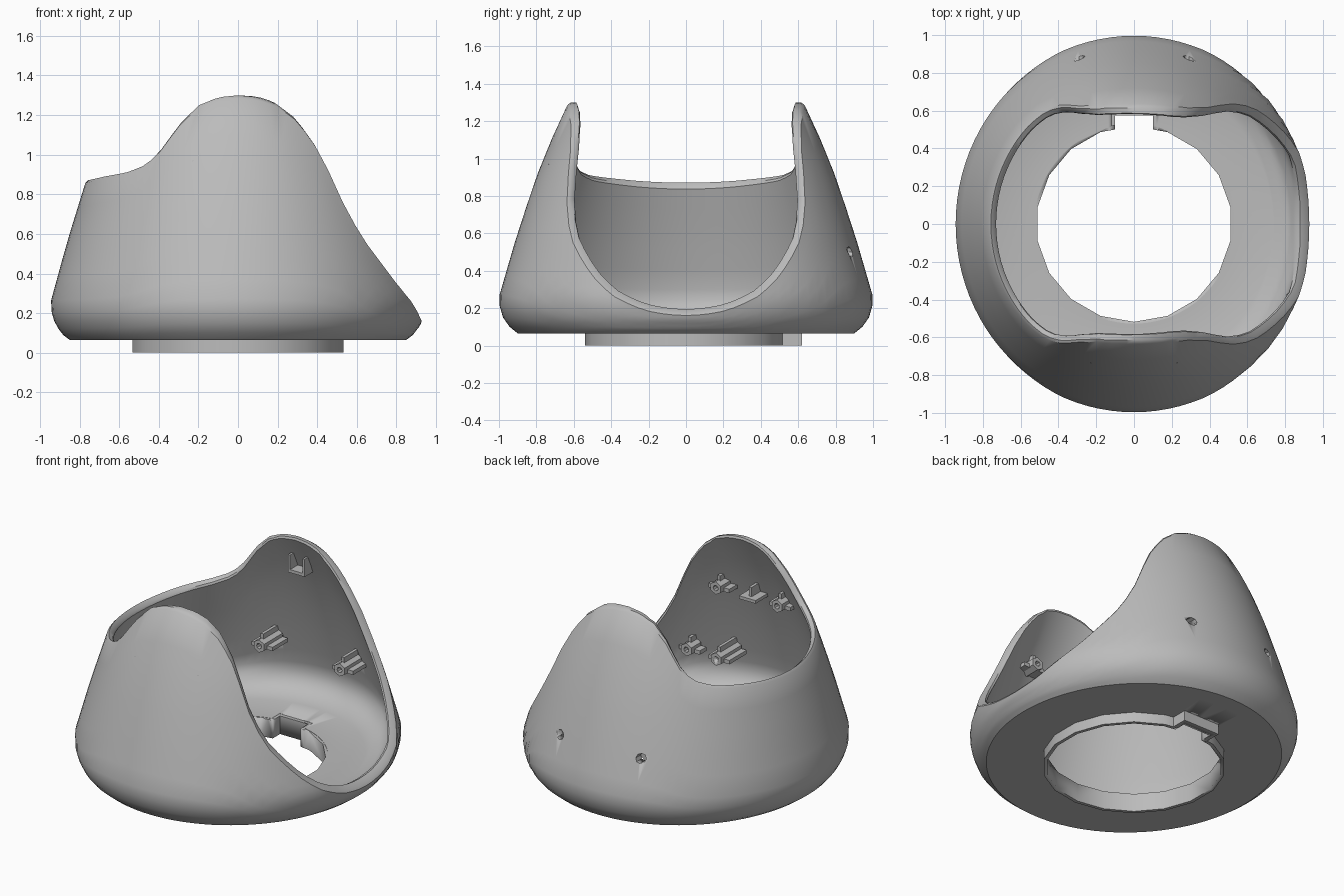
import bpy, bmesh, math
from mathutils import Matrix, Vector

cube = bpy.data.objects.get("Cube")
if cube:
    bpy.data.objects.remove(cube, do_unlink=True)

grey = bpy.data.materials.new("plain grey")
grey.use_nodes = True
GREY = (0.5, 0.5, 0.5, 1)
grey.diffuse_color = GREY
grey.node_tree.nodes["Principled BSDF"].inputs["Base Color"].default_value = GREY

SQUASH = 0.945      # the shell is slightly narrower across x
SIDES = 96
FLOOR, BASE = 0.12, 0.065

# (z, radius) of the shell's outside and inside, and (x, z) of its top edge
OUTER = [(BASE, .90), (.09, .935), (.14, .975), (.2, .995), (.26, 1.0), (.57, .91),
         (.89, .805), (1.1, .72), (1.27, .645), (1.3, .625)]
INNER = [(FLOOR, .78), (.15, .87), (.2, .92), (.27, .945), (.57, .86), (.89, .755),
         (1.1, .67), (1.3, .575)]
RIM = [(-.77, .87), (-.68, .89), (-.57, .91), (-.49, .94), (-.42, .99), (-.36, 1.07),
       (-.3, 1.155), (-.2, 1.25), (-.1, 1.29), (0, 1.3), (.1, 1.29), (.2, 1.255),
       (.3, 1.18), (.4, 1.04), (.47, .9), (.55, .72), (.65, .56), (.8, .36),
       (.89, .25), (.925, .19), (.945, .15)]


def lerp(table, t):
    if t <= table[0][0]:
        return table[0][1]
    for (a, u), (b, v) in zip(table, table[1:]):
        if t <= b:
            return u + (v - u) * (t - a) / (b - a)
    return table[-1][1]


def finish(name, bm, angle=35):
    bmesh.ops.recalc_face_normals(bm, faces=bm.faces)
    me = bpy.data.meshes.new(name)
    bm.to_mesh(me)
    bm.free()
    me.materials.append(grey)
    ob = bpy.data.objects.new(name, me)
    bpy.context.collection.objects.link(ob)
    bpy.ops.object.select_all(action='DESELECT')
    ob.select_set(True)
    bpy.context.view_layer.objects.active = ob
    bpy.ops.object.shade_smooth_by_angle(angle=math.radians(angle))
    return ob


def add_box(bm, lo, hi):
    lo, hi = Vector(lo), Vector(hi)
    m = Matrix.Translation((lo + hi) / 2) @ Matrix.Diagonal((*(hi - lo), 1))
    bmesh.ops.create_cube(bm, size=1, matrix=m)


def add_rod(bm, a, b, r, sides):
    a, b = Vector(a), Vector(b)
    rot = (b - a).to_track_quat('Z', 'Y').to_matrix().to_4x4()
    bmesh.ops.create_cone(bm, cap_ends=True, segments=sides, radius1=r, radius2=r,
                          depth=(b - a).length, matrix=Matrix.Translation((a + b) / 2) @ rot)


def boolean(ob, cutter, op='DIFFERENCE'):
    mod = ob.modifiers.new("cut", 'BOOLEAN')
    mod.operation, mod.solver, mod.object = op, 'EXACT', cutter
    bpy.context.view_layer.objects.active = ob
    bpy.ops.object.modifier_apply(modifier=mod.name)
    bpy.data.objects.remove(cutter, do_unlink=True)


def rim_height(c):
    """Height where the outer wall meets the top edge, for cosine c."""
    lo, hi = BASE, 1.3
    for _ in range(30):
        z = (lo + hi) / 2
        if z < lerp(RIM, SQUASH * c * lerp(OUTER, z)):
            lo = z
        else:
            hi = z
    return lo


# Shell: one closed cross-section per direction, swept round the axis
def section(c):
    zo = rim_height(c)
    zi = zo + 0.02 * c
    steps = [0, .03, .07, .12, .17, .25, .4, .55, .7, .85, 1]
    top = zo - 0.014
    pts = [(.528, BASE), (.8, BASE)]
    pts += [(lerp(OUTER, z), z) for z in (BASE + (top - BASE) * s for s in steps)]
    ro, ri = lerp(OUTER, zo), lerp(INNER, max(zi, FLOOR + .03))
    pts += [(ro + (ri - ro) * .22, zo), (ro + (ri - ro) * .78, zi)]
    top = max(zi - 0.014, FLOOR + .015)
    pts += [(lerp(INNER, z), z) for z in (FLOOR + (top - FLOOR) * s for s in reversed(steps))]
    return pts + [(.528, FLOOR)]


bm = bmesh.new()
columns = []
for i in range(SIDES):
    a = math.tau * i / SIDES
    c, s = math.cos(a), math.sin(a)
    col = []
    for r, z in section(c):
        k = SQUASH if r > .6 else 1
        col.append(bm.verts.new((r * c * k, r * s, z)))
    columns.append(col)
for i in range(SIDES):
    p, q = columns[i], columns[(i + 1) % SIDES]
    for j in range(len(p)):
        n = (j + 1) % len(p)
        bm.faces.new((p[j], q[j], q[n], p[n]))
shell = finish("shell", bm)


def notch_box(half, y1, z0, z1):
    b = bmesh.new()
    add_box(b, (-half, .4, z0), (half, y1, z1))
    return finish("notch_cutter", b)


# Screw holes through the back wall, and the notch in the floor opening
for x in (-.29, .29):
    b = bmesh.new()
    add_rod(b, (x, .75, .5), (x, 1.1, .5), .03, 8)
    boolean(shell, finish("hole_cutter", b))
boolean(shell, notch_box(.12, .6, -.1, .3))

# Collar round the opening, with a key notch at the back
bm = bmesh.new()
add_rod(bm, (0, 0, 0), (0, 0, .118), .54, 18)
collar = finish("collar", bm)
boolean(collar, notch_box(.13, .62, 0, .118), 'UNION')
bm = bmesh.new()
add_rod(bm, (0, 0, -.1), (0, 0, .3), .518, 18)
boolean(collar, finish("bore_cutter", bm))
boolean(collar, notch_box(.1, .575, -.1, .3))


# Screw bosses: a bored hexagonal post with side wings and a top fin
def boss(name, x, tip, root, z):
    b = bmesh.new()
    add_rod(b, (x, tip, z), (x, root, z), .042, 6)
    post = finish(name, b)
    b = bmesh.new()
    step = .08 if root > tip else -.08
    add_rod(b, (x, tip - step, z), (x, tip + step, z), .018, 8)
    boolean(post, finish("bore_cutter", b))
    b = bmesh.new()
    y0, y1 = sorted((tip + step * .4, root))
    add_box(b, (x - .075, y0, z - .025), (x + .075, y1, z))
    add_box(b, (x - .01, y0, z), (x + .01, y1, z + .07))
    finish(name + "_ribs", b)


for side, x in (("right", -.29), ("left", .29)):
    boss("back_boss_" + side, x, .63, .82, .5)
    boss("front_upper_boss_" + side, x * .76, -.62, -.735, .9)
boss("front_lower_boss_inner", .24, -.65, -.86, .42)
boss("front_lower_boss_outer", .46, -.66, -.76, .42)

# Middle fin on the front wall
bm = bmesh.new()
add_box(bm, (-.06, -.77, .87), (.06, -.63, .89))
add_box(bm, (-.01, -.76, .88), (.01, -.66, .95))
finish("front_fin", bm)

# Small U-shaped clip high on the back wall
bm = bmesh.new()
for x in (-.06, .045):
    add_box(bm, (x, .6, 1.07), (x + .015, .68, 1.17))
add_box(bm, (-.06, .6, 1.055), (.06, .7, 1.075))
finish("back_clip", bm)
